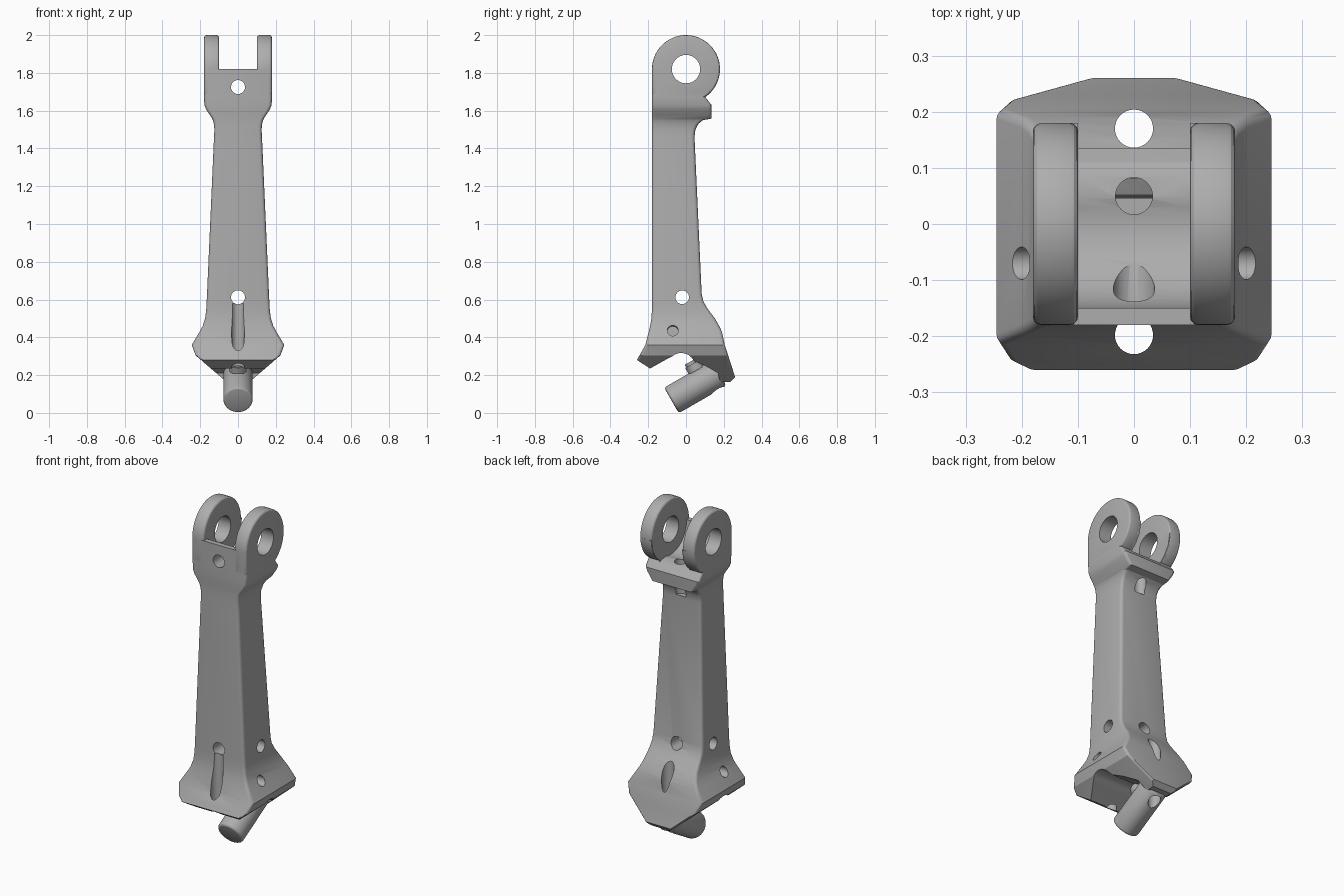
import bpy, bmesh, math
from mathutils import Vector

if "Cube" in bpy.data.objects:
    bpy.data.objects.remove(bpy.data.objects["Cube"])

metal = bpy.data.materials.new("grey_metal")
metal.diffuse_color = (0.42, 0.42, 0.42, 1)
metal.use_nodes = True
metal.node_tree.nodes["Principled BSDF"].inputs["Base Color"].default_value = metal.diffuse_color


def make(name, bm):
    bmesh.ops.recalc_face_normals(bm, faces=bm.faces)
    me = bpy.data.meshes.new(name)
    bm.to_mesh(me)
    bm.free()
    ob = bpy.data.objects.new(name, me)
    bpy.context.collection.objects.link(ob)
    me.materials.append(metal)
    return ob


def prism(name, pts, x0, x1):
    """Extrude a (y, z) outline along x."""
    bm = bmesh.new()
    a = [bm.verts.new((x0, y, z)) for y, z in pts]
    b = [bm.verts.new((x1, y, z)) for y, z in pts]
    bm.faces.new(a)
    bm.faces.new(b)
    for i in range(len(pts)):
        j = (i + 1) % len(pts)
        bm.faces.new((a[i], a[j], b[j], b[i]))
    return make(name, bm)


def rod(name, p, q, r, seg=32):
    """Cylinder between two points."""
    p, q = Vector(p), Vector(q)
    bm = bmesh.new()
    bmesh.ops.create_cone(bm, cap_ends=True, segments=seg, radius1=r, radius2=r,
                          depth=(q - p).length)
    rot = (q - p).to_track_quat('Z', 'Y').to_matrix().to_4x4()
    bmesh.ops.transform(bm, matrix=rot, verts=bm.verts)
    bmesh.ops.translate(bm, vec=(p + q) / 2, verts=bm.verts)
    return make(name, bm)


def cut(ob, cutters):
    for c in cutters:
        m = ob.modifiers.new(c.name, 'BOOLEAN')
        m.operation = 'DIFFERENCE'
        m.solver = 'EXACT'
        m.object = c
        c.hide_render = True
        c.hide_set(True)


def bevel(ob, width, seg=3):
    m = ob.modifiers.new("rounding", 'BEVEL')
    m.width, m.segments = width, seg
    m.limit_method, m.angle_limit = 'ANGLE', math.radians(50)


def finish(ob):
    """Apply modifiers and smooth the rounded surfaces."""
    bpy.ops.object.select_all(action='DESELECT')
    bpy.context.view_layer.objects.active = ob
    ob.select_set(True)
    for m in list(ob.modifiers):
        bpy.ops.object.modifier_apply(modifier=m.name)
    bpy.ops.object.shade_smooth_by_angle(angle=math.radians(28))


# Body: rounded rectangles lofted upward (z, half width, front y, back y)
rows = [(0.14, 0.035, -0.27, 0.275), (0.18, 0.08, -0.27, 0.263),
        (0.28, 0.196, -0.26, 0.231), (0.305, 0.225, -0.246, 0.223),
        (0.36, 0.245, -0.215, 0.205), (0.43, 0.203, -0.197, 0.19),
        (0.46, 0.187, -0.19, 0.176), (0.50, 0.174, -0.183, 0.153),
        (0.55, 0.168, -0.18, 0.115), (0.59, 0.166, -0.18, 0.092),
        (0.63, 0.164, -0.18, 0.083), (1.46, 0.127, -0.18, 0.045),
        (1.50, 0.125, -0.18, 0.05), (1.53, 0.128, -0.18, 0.066),
        (1.55, 0.133, -0.18, 0.09), (1.558, 0.137, -0.18, 0.135),
        (1.58, 0.151, -0.18, 0.135), (1.605, 0.168, -0.18, 0.135),
        (1.63, 0.178, -0.18, 0.135), (1.672, 0.18, -0.18, 0.102),
        (1.70, 0.18, -0.18, 0.134), (1.75, 0.18, -0.18, 0.166),
        (1.82, 0.18, -0.18, 0.18)]
bm = bmesh.new()
rings = []
for z, w, y0, y1 in rows:
    r = 0.018
    ring = []
    for k, (cx, cy) in enumerate([(w - r, y1 - r), (r - w, y1 - r),
                                  (r - w, y0 + r), (w - r, y0 + r)]):
        for s in range(5):
            a = math.pi / 2 * (k + s / 4)
            ring.append(bm.verts.new((cx + r * math.cos(a), cy + r * math.sin(a), z)))
    rings.append(ring)
for lo, hi in zip(rings, rings[1:]):
    for i in range(20):
        j = (i + 1) % 20
        bm.faces.new((lo[i], lo[j], hi[j], hi[i]))
bm.faces.new(rings[0])
bm.faces.new(rings[-1])
body = make("leg_body", bm)

# Fork arms with rounded rims
outline = [(-0.18, 1.68)]
for i in range(37):
    a = math.radians(180 - i * 236 / 36)
    outline.append((0.18 * math.cos(a), 1.82 + 0.18 * math.sin(a)))
arms = [prism("fork_arm_" + n, outline, *sorted((s * 0.1, s * 0.18)))
        for n, s in (("right", 1), ("left", -1))]

# Cutter for the fork saddle, open at the back
saddle_pts = [(-0.15, 1.9)]
for i in range(17):
    a = math.radians(180 + i * 108 / 16)
    saddle_pts.append((0.15 * math.cos(a), 1.82 + 0.15 * math.sin(a)))
saddle_pts += [(0.085, 1.672), (0.115, 1.66), (0.3, 1.65), (0.3, 1.9)]
saddle = prism("saddle_cutter", saddle_pts, -0.1, 0.1)

# Cutter for the underside with its round cross groove
groove = [(-0.4, 0.0), (-0.35, 0.338), (-0.19, 0.235), (-0.11, 0.28)]
groove += [(-0.025 + 0.075 * math.cos(math.radians(d)), 0.242 + 0.075 * math.sin(math.radians(d)))
           for d in range(130, 19, -15)]
groove += [(0.10, 0.25), (0.17, 0.21), (0.18, 0.162), (0.235, 0.164), (0.26, 0.19),
           (0.4, 0.3), (0.4, 0.0)]
under = prism("underside_cutter", groove, -0.5, 0.5)

# Drilled holes
pivot = rod("pivot_hole", (-0.4, 0, 1.82), (0.4, 0, 1.82), 0.075, 48)
back_drill = rod("back_hole", (0, 0.17, 0), (0, 0.17, 0.7), 0.034)
holes = [
    pivot, back_drill,
    rod("upper_front_hole", (0, -0.4, 1.725), (0, 0, 1.725), 0.037),
    rod("lower_cross_hole", (0, -0.4, 0.612), (0, 0.4, 0.612), 0.037),
    rod("side_cross_hole", (-0.4, -0.02, 0.612), (0.4, -0.02, 0.612), 0.036),
    rod("front_slot", (0, -0.198, 0.1), (0, -0.198, 0.58), 0.034),
    rod("saddle_hole", (0, 0.05, 1.47), (0, 0.05, 1.8), 0.033),
    rod("side_socket_right", (0.13, -0.07, 0.43), (0.4, -0.07, 0.45), 0.029),
    rod("side_socket_left", (-0.13, -0.07, 0.43), (-0.4, -0.07, 0.45), 0.029),
]
cut(body, [under, saddle] + holes)
finish(body)
for arm in arms:
    bevel(arm, 0.014)
    cut(arm, [pivot])
    finish(arm)

# Slanted foot pin and the small neck joining it to the groove
pin = rod("foot_pin", (0, -0.077, 0.066), (0, 0.175, 0.211), 0.078, 48)
bevel(pin, 0.016)
cut(pin, [back_drill])
finish(pin)
neck = rod("pin_neck", (0, 0.06, 0.2), (0, 0.02, 0.27), 0.03, 24)
finish(neck)
collar = rod("neck_collar", (0, 0.055, 0.225), (0, 0.035, 0.26), 0.045, 24)
finish(collar)
